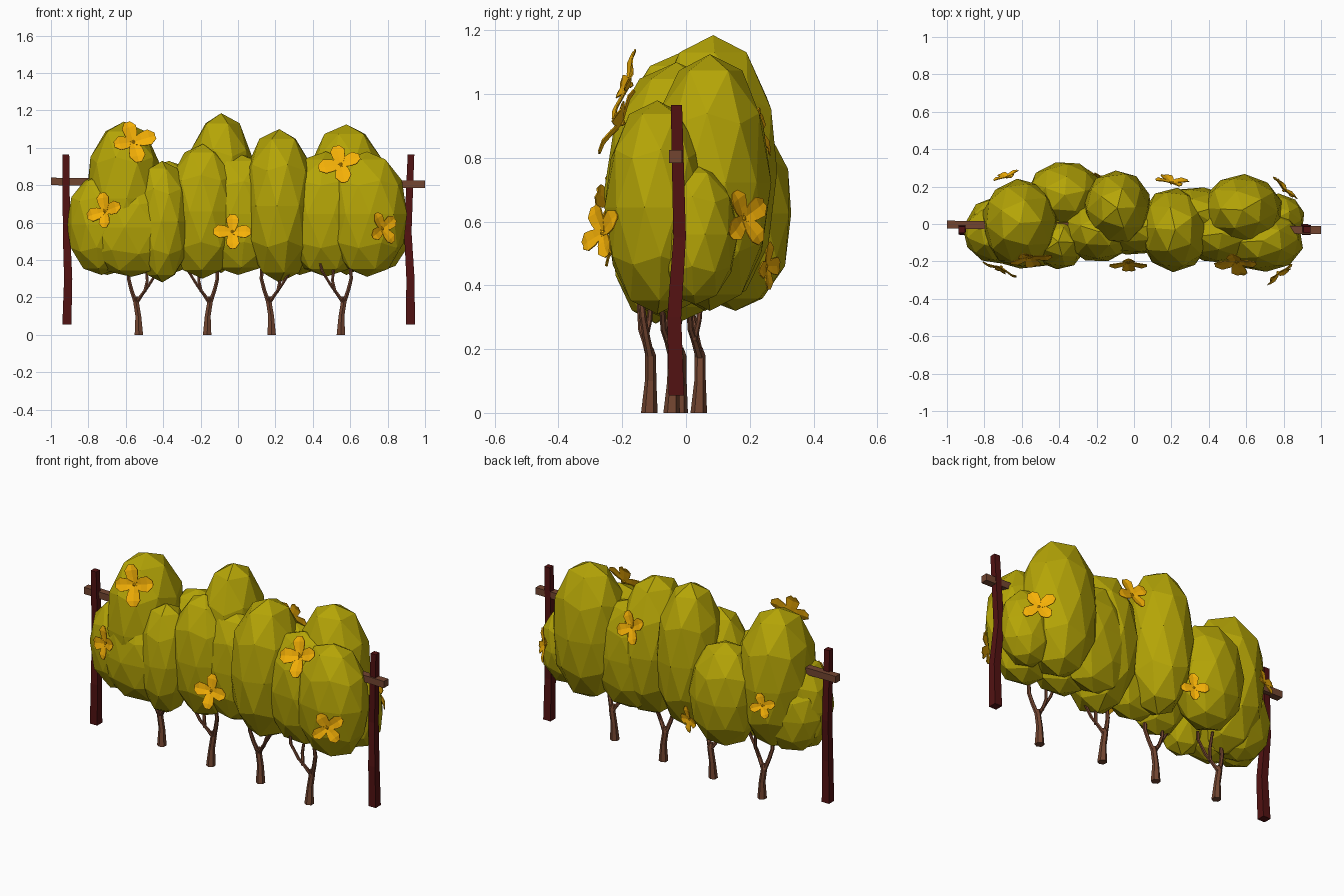
import bpy, bmesh, math, random
from mathutils import Vector, Matrix

random.seed(4)


def material(name, rgb):
    m = bpy.data.materials.new(name)
    m.diffuse_color = (*rgb, 1)
    return m


LEAF = material("leaf", (0.46, 0.375, 0.002))
BARK = material("bark", (0.17, 0.06, 0.03))
POST = material("post_paint", (0.085, 0.006, 0.006))
PETAL = material("petal", (0.92, 0.44, 0.002))


def finish(bm, name, mat):
    bmesh.ops.recalc_face_normals(bm, faces=bm.faces)
    me = bpy.data.meshes.new(name)
    bm.to_mesh(me)
    bm.free()
    me.materials.append(mat)
    ob = bpy.data.objects.new(name, me)
    bpy.context.collection.objects.link(ob)
    return ob


def tube(bm, pts, radii, sides=6):
    """Tapered tube of horizontal rings through the points."""
    rings = []
    for p, r in zip(pts, radii):
        rings.append([bm.verts.new((p[0] + r * math.cos(a), p[1] + r * math.sin(a), p[2]))
                      for a in (2 * math.pi * (i + 0.5) / sides for i in range(sides))])
    for lo, hi in zip(rings, rings[1:]):
        for i in range(sides):
            j = (i + 1) % sides
            bm.faces.new((lo[i], lo[j], hi[j], hi[i]))
    bm.faces.new(rings[0][::-1])
    bm.faces.new(rings[-1])


def blob(name, x, y, zlo, zhi, rx, ry):
    """Faceted, slightly boxy egg."""
    bm = bmesh.new()
    bmesh.ops.create_icosphere(bm, subdivisions=2, radius=1.0,
                               matrix=Matrix.Rotation(random.random() * 6, 4, 'Z'))
    h, p = (zhi - zlo) / 2, 2.2
    for v in bm.verts:
        c = v.co
        r = math.hypot(c.x, c.y)
        c *= (r ** p + abs(c.z) ** p) ** (-1 / p)
        t = 1.02 + random.uniform(-0.02, 0.02)
        v.co = (x + c.x * rx * t, y + c.y * ry * t, zlo + h + c.z * h)
    finish(bm, name, LEAF)


# hedge foliage: x, y, bottom, top, half width, half depth
for n, b in enumerate([
    (-0.73, -0.05, 0.32, 0.86, 0.18, 0.16),
    (-0.61, 0.005, 0.32, 1.14, 0.205, 0.232),
    (-0.405, -0.095, 0.28, 0.93, 0.147, 0.145),
    (-0.19, -0.04, 0.30, 1.02, 0.19, 0.16),
    (-0.09, 0.085, 0.33, 1.185, 0.18, 0.20),
    (0.22, -0.03, 0.28, 1.10, 0.192, 0.222),
    (0.58, 0.075, 0.32, 1.125, 0.213, 0.188),
    (0.69, -0.09, 0.31, 0.98, 0.212, 0.162),
    (0.76, 0.03, 0.34, 0.78, 0.15, 0.13),
    (-0.37, 0.155, 0.32, 0.93, 0.20, 0.178),
    # fillers closing the gaps between the main bushes
    (-0.57, -0.09, 0.31, 0.84, 0.26, 0.145),
    (0.00, -0.03, 0.32, 0.97, 0.24, 0.135),
    (0.33, 0.06, 0.32, 0.96, 0.24, 0.135),
    (0.47, -0.05, 0.31, 0.98, 0.23, 0.16),
    (-0.70, 0.0, 0.32, 0.78, 0.19, 0.15),
]):
    blob(f"bush_{n + 1}", *b)

# four forked trunks, alternate ones mirrored
for n, (x, y, s) in enumerate([(-0.53, 0.04, 1), (-0.165, -0.02, -1),
                               (0.18, -0.045, 1), (0.55, -0.115, -1)]):
    bm = bmesh.new()

    def path(pts, radii):
        tube(bm, [(x + s * px, y + py, pz) for px, py, pz in pts], radii)

    path([(0, 0, 0), (-0.003, 0.004, 0.10), (-0.016, 0.004, 0.18), (-0.012, 0.0, 0.205)],
         [0.026, 0.018, 0.017, 0.012])
    path([(-0.016, 0.004, 0.17), (-0.04, -0.01, 0.24), (-0.055, -0.02, 0.30), (-0.05, -0.03, 0.40)],
         [0.014, 0.012, 0.011, 0.009])
    path([(-0.014, 0.004, 0.17), (0.02, -0.01, 0.22), (0.05, -0.025, 0.26), (0.10, -0.03, 0.34),
          (0.11, -0.02, 0.38)], [0.014, 0.012, 0.010, 0.009, 0.007])
    path([(0.03, -0.015, 0.225), (0.045, 0.0, 0.29), (0.035, 0.01, 0.39)],
         [0.010, 0.009, 0.007])
    finish(bm, f"trunk_{n + 1}", BARK)

# slightly crooked end posts
for name, pts in (
    ("left_post", [(-0.915, -0.03, 0.055), (-0.908, -0.037, 0.30), (-0.917, -0.020, 0.55), (-0.92, -0.03, 0.965)]),
    ("right_post", [(0.922, -0.03, 0.055), (0.922, -0.037, 0.30), (0.908, -0.020, 0.55), (0.925, -0.03, 0.965)]),
):
    bm = bmesh.new()
    tube(bm, pts, [0.034, 0.031, 0.028, 0.025], 4)
    finish(bm, name, POST)

# rail running through the hedge between the posts
bm = bmesh.new()
a, b = Vector((-1, -0.003, 0.82)), Vector((1, -0.033, 0.804))
bmesh.ops.create_cube(bm, size=1, matrix=Matrix.Translation((a + b) / 2)
                      @ (b - a).to_track_quat('X', 'Z').to_matrix().to_4x4()
                      @ Matrix.Diagonal((2, 0.042, 0.04, 1)))
finish(bm, "rail", BARK)


def flower(name, pos, normal, radius, spin):
    """Four broad bent petals around a tiny button."""
    bm = bmesh.new()
    # petal outline: distance out, half width, lift
    rows = [(0.03, 0.14, 0.0), (0.38, 0.31, 0.08), (0.72, 0.36, 0.15), (1.0, 0.15, 0.12)]
    for k in range(4):
        rot = Matrix.Rotation(spin + k * math.pi / 2 + random.uniform(-0.12, 0.12), 4, 'Z')
        size = radius * random.uniform(0.93, 1.06)
        strips = [[bm.verts.new(rot @ (Vector((d, w * e, z + 0.05 * abs(e))) * size))
                   for e in (-1, 0, 1)] for d, w, z in rows]
        for lo, hi in zip(strips, strips[1:]):
            for i in (0, 1):
                bm.faces.new((lo[i], hi[i], hi[i + 1], lo[i + 1]))
    bmesh.ops.create_icosphere(bm, subdivisions=1, radius=radius * 0.08)
    ob = finish(bm, name, PETAL)
    ob.matrix_world = (Matrix.Translation(pos)
                       @ Vector(normal).to_track_quat('Z', 'Y').to_matrix().to_4x4())
    mod = ob.modifiers.new("thickness", 'SOLIDIFY')
    mod.thickness = 0.004
    mod.offset = 0


for n, f in enumerate([
    ((-0.56, -0.175, 1.03), (0.1, -0.9, 0.30), 0.115, 0.2),
    ((0.55, -0.20, 0.91), (-0.1, -0.85, 0.45), 0.115, 0.3),
    ((-0.71, -0.23, 0.66), (-0.4, -0.85, 0.1), 0.095, 0.2),
    ((-0.03, -0.205, 0.55), (0.0, -0.9, 0.30), 0.10, 0.0),
    ((0.77, -0.26, 0.565), (0.6, -0.8, 0.15), 0.095, 0.6),
    ((-0.68, 0.25, 0.67), (-0.3, 0.9, 0.25), 0.075, 0.3),
    ((0.20, 0.22, 0.89), (0.15, 0.9, 0.25), 0.095, 0.5),
    ((0.80, 0.18, 0.61), (0.7, 0.7, 0.10), 0.095, 0.6),
    ((-0.20, 0.25, 0.46), (0.4, 0.9, -0.05), 0.075, 0.1),
]):
    flower(f"flower_{n + 1}", *f)
